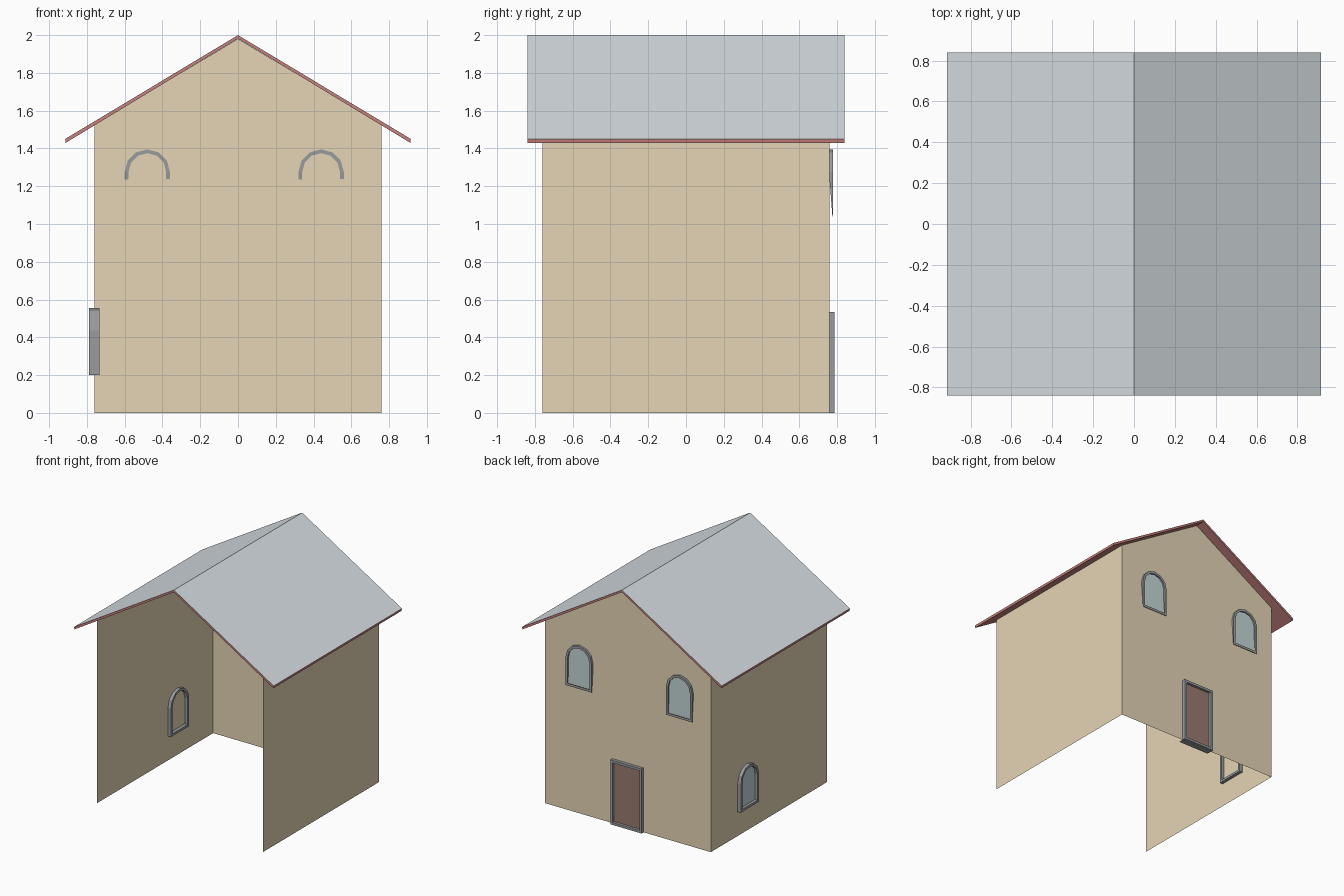
import bpy, bmesh, math

if "Cube" in bpy.data.objects:
    bpy.data.objects.remove(bpy.data.objects["Cube"])

W, EAVE, APEX = 0.76, 1.524, 1.98


def material(name, color):
    m = bpy.data.materials.new(name)
    m.diffuse_color = (*color, 1)
    m.use_nodes = True
    m.node_tree.nodes["Principled BSDF"].inputs["Base Color"].default_value = m.diffuse_color
    return m


WALL = material("plaster", (0.78, 0.66, 0.46))
SLATE = material("slate", (0.68, 0.74, 0.77))
RED = material("red_trim", (0.55, 0.22, 0.20))
FRAME = material("dark_grey", (0.32, 0.33, 0.34))
GLASS = material("glass", (0.55, 0.68, 0.68))
WOOD = material("wood", (0.32, 0.20, 0.16))


def build(name, verts, faces, *mats, solid=True):
    me = bpy.data.meshes.new(name)
    me.from_pydata(verts, [], faces)
    if solid:
        bm = bmesh.new()
        bm.from_mesh(me)
        bmesh.ops.recalc_face_normals(bm, faces=bm.faces)
        bm.to_mesh(me)
        bm.free()
    for m in mats:
        me.materials.append(m)
    ob = bpy.data.objects.new(name, me)
    bpy.context.collection.objects.link(ob)
    return ob


def arch(inset=0, r=0.12, spring=0.235, n=6):
    """Round-topped window outline, from bottom left to bottom right."""
    r -= inset
    top = [(-r * math.cos(math.pi * i / n), spring + r * math.sin(math.pi * i / n))
           for i in range(n + 1)]
    return [(-r, inset)] + top + [(r, inset)]


def rectangle(inset=0, w=0.143, h=0.535):
    return [(-w + inset, inset), (-w + inset, h - inset),
            (w - inset, h - inset), (w - inset, inset)]


def on_back(x0, z0):
    return lambda u, v, d: (x0 + u, W + d, z0 + v)


def on_left(y0, z0):
    return lambda u, v, d: (-W - d, y0 + u, z0 + v)


def opening(name, outline, place, out, inner, fill, width=0.02):
    """Frame ring plus a flat pane; inner(v) is the depth of the ring's back."""
    a, b = outline(0), outline(width)
    n = len(a)
    verts = [place(u, v, out) for u, v in a + b]
    verts += [place(u, v, inner(v)) for u, v in a + b]
    faces = []
    for i in range(n):
        j = (i + 1) % n
        o, p = 2 * n, 3 * n
        faces += [(i, j, n + j, n + i), (o + i, o + j, p + j, p + i),
                  (i, j, o + j, o + i), (n + i, n + j, p + j, p + i)]
    build(name + "_frame", verts, faces, FRAME)
    build(name + "_pane", [place(u, v, 0.005) for u, v in b],
          [tuple(range(n))], fill, solid=False)


# Walls: open at the front
build("walls",
      [(-W, -W, 0), (-W, W, 0), (W, W, 0), (W, -W, 0),
       (-W, -W, EAVE), (-W, W, EAVE), (W, W, EAVE), (W, -W, EAVE), (0, W, APEX)],
      [(1, 0, 4, 5), (2, 1, 5, 8, 6), (3, 2, 6, 7)], WALL, solid=False)

# Roof: bent slab, slate on top, red on edges and underside
profile = [(-0.915, 1.45), (0, 2.0), (0.915, 1.45),
           (0.912, 1.43), (0, 1.982), (-0.912, 1.43)]
roof = build("roof",
             [(x, y, z) for y in (-0.84, 0.84) for x, z in profile],
             [(i, (i + 1) % 6, 6 + (i + 1) % 6, 6 + i) for i in range(6)]
             + [(0, 1, 4, 5), (1, 2, 3, 4), (6, 7, 10, 11), (7, 8, 9, 10)],
             RED, SLATE)
for f in roof.data.polygons[:2]:
    f.material_index = 1

# Windows: only the arches of the upper pair break through the wall
for name, x in (("upper_left_window", -0.48), ("upper_right_window", 0.44)):
    opening(name, arch, on_back(x, 1.04), 0.018,
            lambda v: -0.003 if v > 0.2 else 0.03 * 0.5, GLASS)
opening("side_window", arch, on_left(0.288, 0.2), 0.028, lambda v: -0.027, GLASS)

# Door with a flat threshold reaching indoors
opening("door", rectangle, on_back(0, 0), 0.027, lambda v: 0.001, WOOD)
build("threshold", [(-0.143, 0.72, 0), (0.143, 0.72, 0), (0.143, W, 0), (-0.143, W, 0)],
      [(0, 1, 2, 3)], FRAME, solid=False)
